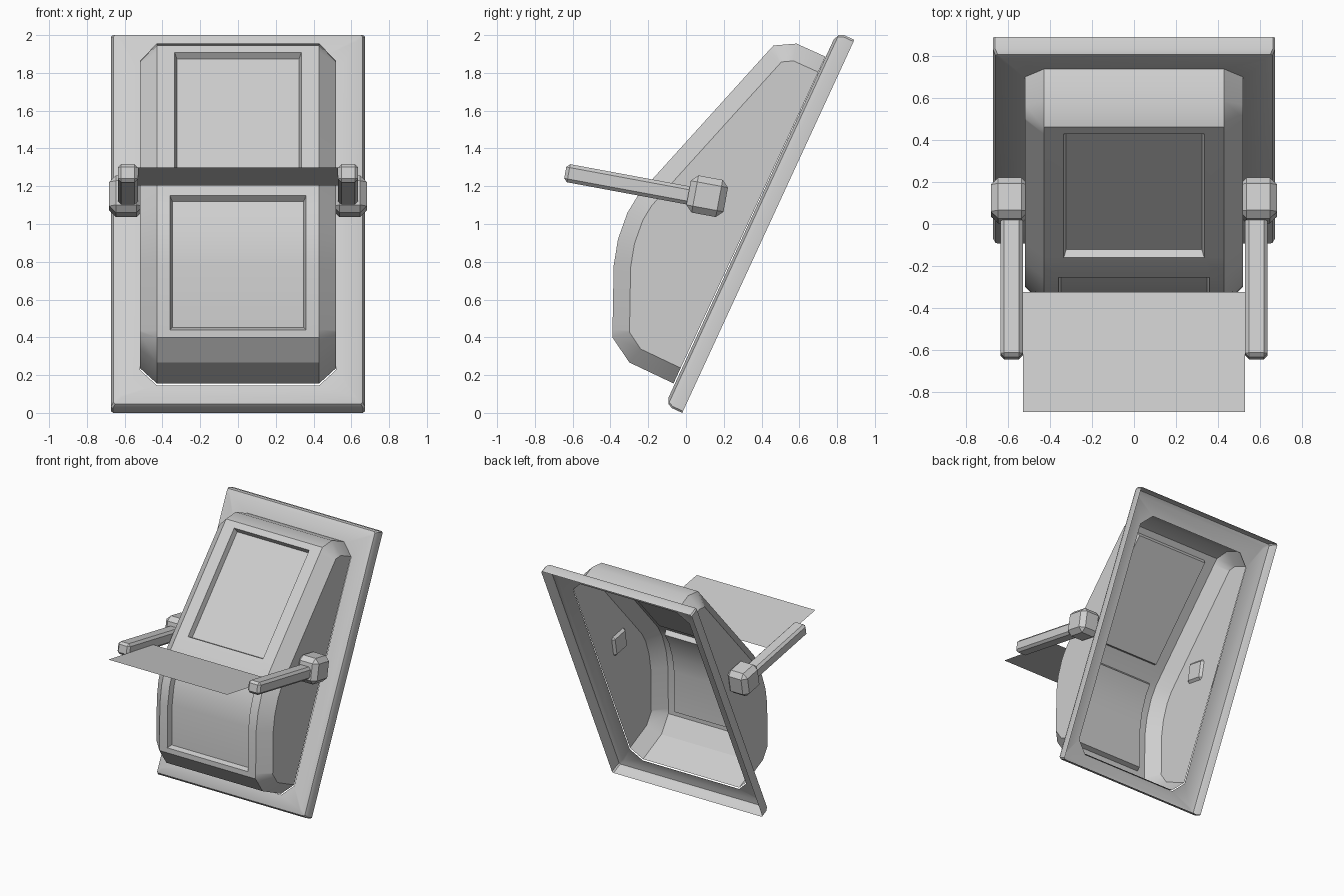
import bpy, bmesh, math
from mathutils import Vector, Matrix

if "Cube" in bpy.data.objects:
    bpy.data.objects.remove(bpy.data.objects["Cube"], do_unlink=True)

grey = bpy.data.materials.new("plain_grey")
grey.use_nodes = True
grey.diffuse_color = (0.62, 0.62, 0.62, 1)
grey.node_tree.nodes["Principled BSDF"].inputs["Base Color"].default_value = grey.diffuse_color

TILT = math.radians(-10.5)


def finish(name, bm):
    mesh = bpy.data.meshes.new(name)
    bm.to_mesh(mesh)
    bm.free()
    mesh.materials.append(grey)
    obj = bpy.data.objects.new(name, mesh)
    bpy.context.collection.objects.link(obj)
    bpy.ops.object.select_all(action='DESELECT')
    obj.select_set(True)
    bpy.context.view_layer.objects.active = obj
    bpy.ops.object.shade_smooth_by_angle(angle=math.radians(30))
    return obj


# Leaning back frame: an open-backed rim with a hole for the body
along = Vector((0, 0.419, 0.908))
outward = Vector((0, -0.908, 0.419))
foot = Vector((0, -0.02, 0))


def octagon(bm, half, low, high, cut, height):
    corners = [(-half, low + cut), (-half + cut, low), (half - cut, low), (half, low + cut),
               (half, high - cut), (half - cut, high), (-half + cut, high), (-half, high - cut)]
    return [bm.verts.new(foot + Vector((x, 0, 0)) + along * v + outward * height)
            for x, v in corners]


bm = bmesh.new()
rings = [octagon(bm, 0.672 - d, d, 2.175 - d, 0.01, h)
         for d, h in [(0, 0), (0, 0.06), (0.012, 0.086), (0.045, 0.1)]]
rings.append(octagon(bm, 0.52, 0.115, 2.02, 0.09, 0.1))
for a, b in zip(rings, rings[1:]):
    for i in range(8):
        k = (i + 1) % 8
        bm.faces.new((a[i], a[k], b[k], b[i]))
finish("back_frame", bm)

# Hollow body: side profile from top to bottom, chamfered towards the sides
profile = [Vector(p) for p in [
    (0.738, 1.886), (0.585, 1.955), (0.463, 1.945), (0.43, 1.909), (-0.16, 1.257),
    (-0.255, 1.15), (-0.31, 1.06), (-0.36, 0.92), (-0.383, 0.78), (-0.389, 0.44),
    (-0.39, 0.40), (-0.30, 0.267), (-0.066, 0.156)]]
CHAMFER = 0.09


def inward(a, b):
    t = (b - a).normalized()
    return Vector((-t.y, t.x))


slope = Vector((along.y, along.z)) * CHAMFER
inner = [profile[0] - slope]
for a, b, c in zip(profile, profile[1:], profile[2:]):
    n0, n1 = inward(a, b), inward(b, c)
    mid = (n0 + n1).normalized()
    inner.append(b + mid * CHAMFER / mid.dot(n0))
inner.append(profile[-1] + slope)

bm = bmesh.new()
grid = []
for p, q in zip(profile, inner):
    panel = 0.335 if p.y > 1.2 else 0.36
    row = [(-0.52, q), (-0.43, p), (-panel, p), (panel, p), (0.43, p), (0.52, q)]
    grid.append([bm.verts.new((x, s.x, s.y)) for x, s in row])
centre = []
for upper, lower in zip(grid, grid[1:]):
    for j in range(5):
        f = bm.faces.new((upper[j], lower[j], lower[j + 1], upper[j + 1]))
        if j == 2:
            centre.append(f)
bm.faces.new([row[0] for row in reversed(grid)])
bm.faces.new([row[-1] for row in grid])
bm.normal_update()

# Recessed upper and lower panels
for faces in (centre[3:4], centre[5:9]):
    bmesh.ops.inset_region(bm, faces=faces, thickness=0.012, depth=-0.04,
                           use_boundary=True, use_even_offset=True)
finish("body_shell", bm)


def rounded_block(name, size, centre, bevel):
    bm = bmesh.new()
    bmesh.ops.create_cube(bm, size=1)
    bmesh.ops.scale(bm, vec=size, verts=bm.verts)
    bmesh.ops.bevel(bm, geom=bm.edges[:], offset=bevel, segments=1, affect='EDGES')
    bmesh.ops.transform(bm, verts=bm.verts,
                        matrix=Matrix.Translation(centre) @ Matrix.Rotation(TILT, 4, 'X'))
    return finish(name, bm)


# Side hubs and the arms they carry
for side, s in (("left", 1), ("right", -1)):
    rounded_block(side + "_hub", (0.18, 0.2, 0.2), (s * 0.592, 0.112, 1.147), 0.035)
    rounded_block(side + "_arm", (0.107, 0.68, 0.097), (s * 0.583, -0.305, 1.21), 0.018)

# Thin tray sheet between the arms
bm = bmesh.new()
sheet = [(-0.53, -0.895, 1.3), (0.53, -0.895, 1.3), (0.53, -0.325, 1.203), (-0.53, -0.325, 1.203)]
bm.faces.new([bm.verts.new(p) for p in sheet])
finish("tray_sheet", bm)
